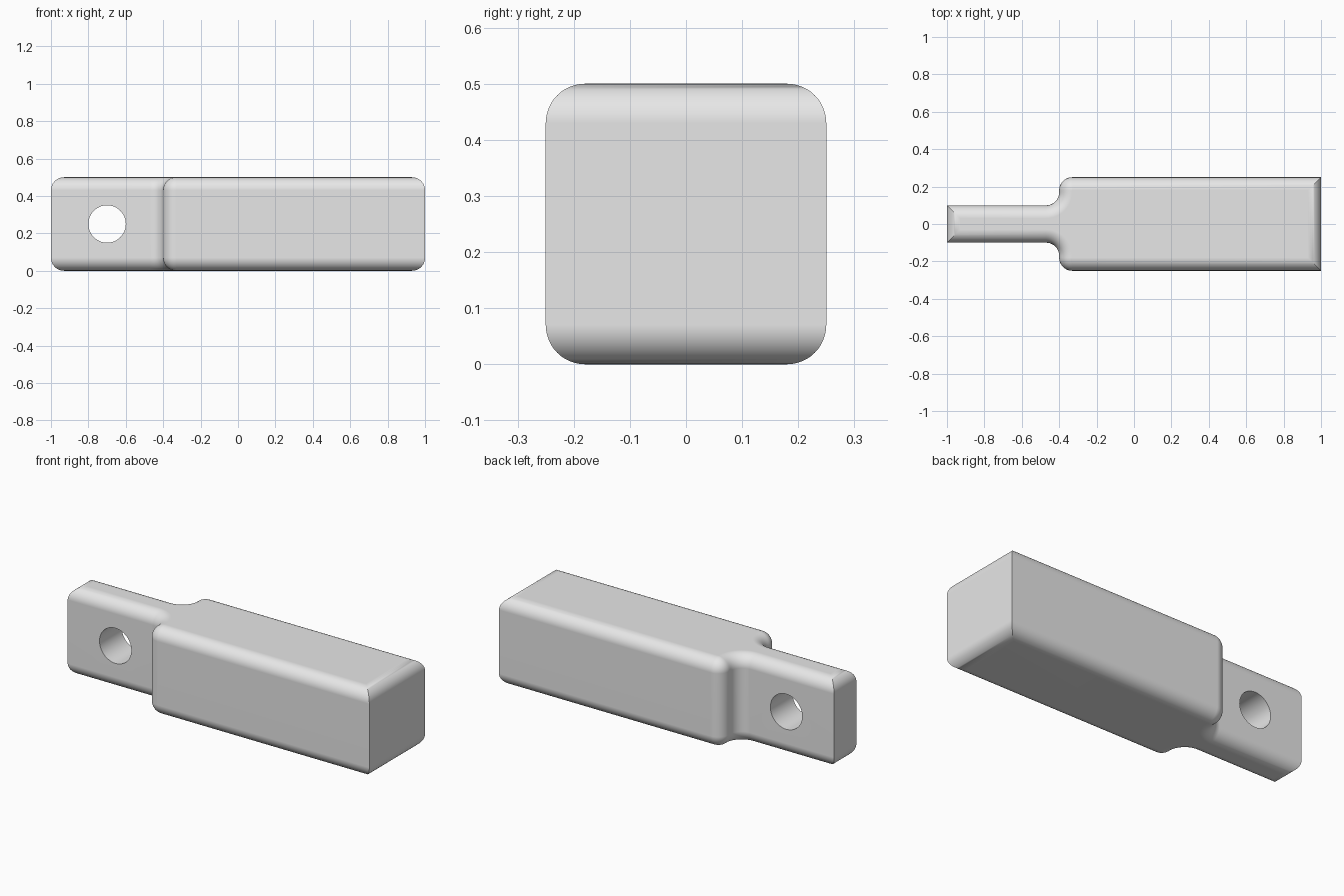
import bpy, bmesh
from math import sin, cos, pi, radians

HEIGHT = 0.5
BODY_HALF, NECK_HALF = 0.25, 0.10   # half widths of the thick and thin parts
STEP_X = -0.4                       # where the body narrows to the tongue
R = 0.07                            # radius of every rounded edge
SEG = 12

if "Cube" in bpy.data.objects:
    bpy.data.objects.remove(bpy.data.objects["Cube"], do_unlink=True)

metal = bpy.data.materials.new("light grey")
metal.use_nodes = True
metal.diffuse_color = (0.8, 0.8, 0.8, 1)
metal.node_tree.nodes["Principled BSDF"].inputs["Base Color"].default_value = (0.8, 0.8, 0.8, 1)


def arc(cx, cy, radius, start, end):
    angles = [start + (end - start) * i / SEG for i in range(SEG + 1)]
    return [(cx + radius * cos(a), cy + radius * sin(a)) for a in angles]


def outline(inset):
    """Plan outline moved inwards; square ends, filleted step."""
    half = [(1 - inset, BODY_HALF - inset)]
    half += arc(STEP_X + R, BODY_HALF - R, R - inset, pi / 2, pi)
    half += arc(STEP_X - R, NECK_HALF + R, R + inset, 0, -pi / 2)
    half.append((-1 + inset, NECK_HALF - inset))
    return half + [(x, -y) for x, y in reversed(half)]


# Stack outlines to round the top and bottom rims
levels = []
for i in range(SEG + 1):
    a = pi / 2 * i / SEG
    levels.append((R * (1 - sin(a)), R * (1 - cos(a))))
levels += [(inset, HEIGHT - z) for inset, z in reversed(levels)]

bm = bmesh.new()
rings = [[bm.verts.new((x, y, z)) for x, y in outline(inset)] for inset, z in levels]
for low, high in zip(rings, rings[1:]):
    for i in range(len(low)):
        j = (i + 1) % len(low)
        bm.faces.new((low[i], low[j], high[j], high[i]))
bm.faces.new(rings[0])
bm.faces.new(rings[-1])
bmesh.ops.remove_doubles(bm, verts=bm.verts, dist=1e-5)
bmesh.ops.recalc_face_normals(bm, faces=bm.faces)
mesh = bpy.data.meshes.new("stepped_bar")
bm.to_mesh(mesh)
bm.free()
bar = bpy.data.objects.new("stepped_bar", mesh)
bpy.context.collection.objects.link(bar)
mesh.materials.append(metal)

# Round hole through the tongue
bpy.ops.mesh.primitive_cylinder_add(vertices=64, radius=0.1, depth=1,
                                    location=(-0.7, 0, HEIGHT / 2), rotation=(pi / 2, 0, 0))
cutter = bpy.context.object
cutter.name = "hole_cutter"
cutter.hide_render = True
cutter.data.materials.append(metal)

bpy.ops.object.select_all(action='DESELECT')
bar.select_set(True)
bpy.context.view_layer.objects.active = bar
cut = bar.modifiers.new("hole", 'BOOLEAN')
cut.operation = 'DIFFERENCE'
cut.solver = 'EXACT'
cut.object = cutter
bpy.ops.object.modifier_apply(modifier=cut.name)
bpy.data.objects.remove(cutter, do_unlink=True)

# Smooth fillets, crisp ends and hole rim
bpy.ops.object.shade_smooth_by_angle(angle=radians(30))
weighted = bar.modifiers.new("flat_face_normals", 'WEIGHTED_NORMAL')
weighted.keep_sharp = True
